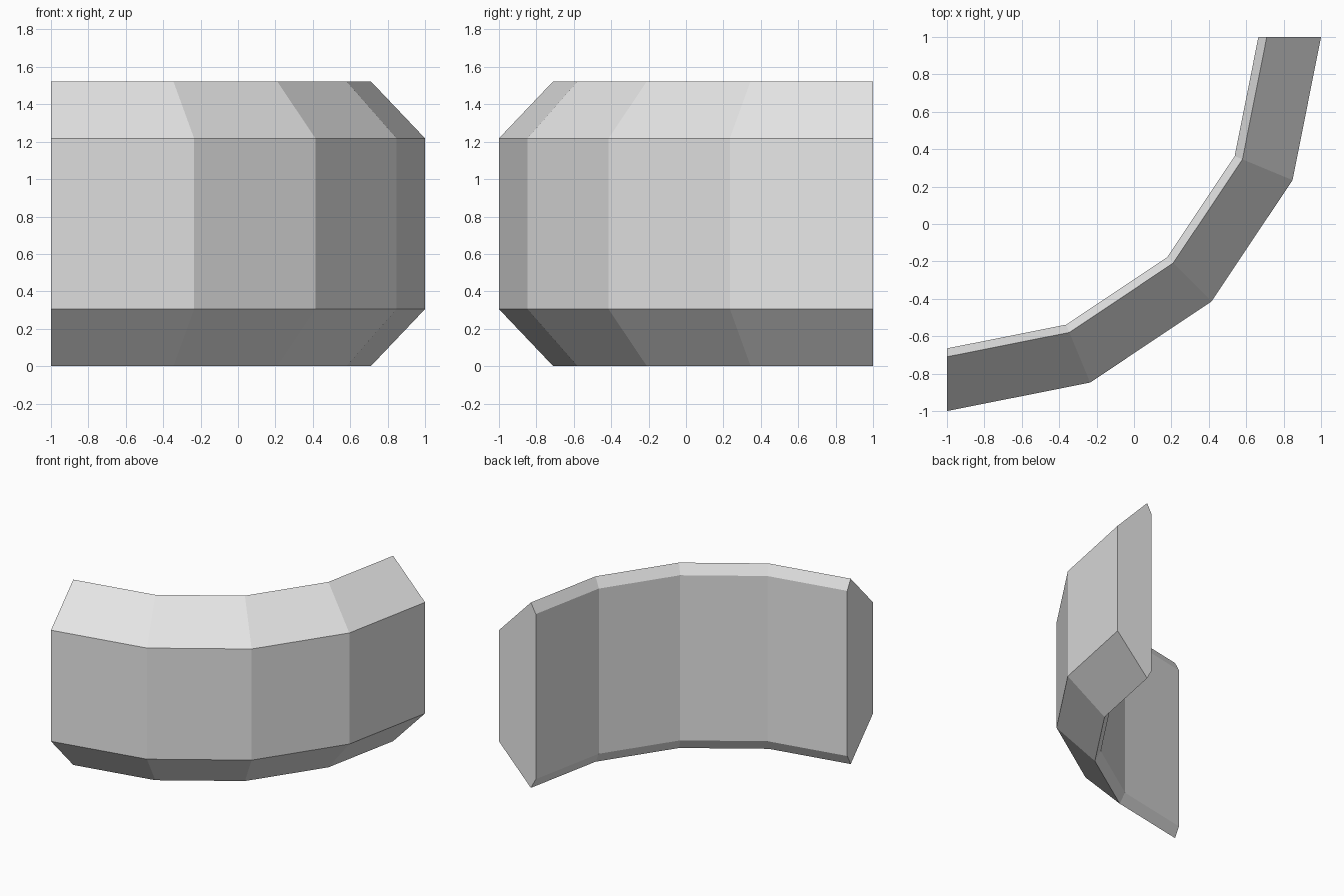
import bpy
import bmesh
from math import sin, cos, pi

cube = bpy.data.objects.get("Cube")
if cube:
    bpy.data.objects.remove(cube, do_unlink=True)

# Plain light grey material
grey = bpy.data.materials.new("light_grey")
grey.use_nodes = True
colour = (0.8, 0.8, 0.8, 1.0)
grey.diffuse_color = colour
grey.node_tree.nodes["Principled BSDF"].inputs["Base Color"].default_value = colour

# Six-sided cross-section: (distance from the bend centre, height)
HEIGHT = 1.523
lower = [(1.665, 0.083), (1.71, 0.0), (2.0, 0.305)]
section = lower + [(r, HEIGHT - z) for r, z in reversed(lower)]

# Sweep the section through a quarter turn in four flat segments
SEGMENTS = 4
bm = bmesh.new()
rings = []
for i in range(SEGMENTS + 1):
    a = i * pi / 2 / SEGMENTS
    rings.append([bm.verts.new((-1 + r * sin(a), 1 - r * cos(a), z))
                  for r, z in section])

n = len(section)
for ring, following in zip(rings, rings[1:]):
    for k in range(n):
        m = (k + 1) % n
        bm.faces.new((ring[k], ring[m], following[m], following[k]))

# Close both ends
bm.faces.new(rings[0])
bm.faces.new(rings[-1])
bmesh.ops.recalc_face_normals(bm, faces=bm.faces)

mesh = bpy.data.meshes.new("curved_corner_segment")
bm.to_mesh(mesh)
bm.free()
mesh.materials.append(grey)
corner = bpy.data.objects.new("curved_corner_segment", mesh)
bpy.context.collection.objects.link(corner)
